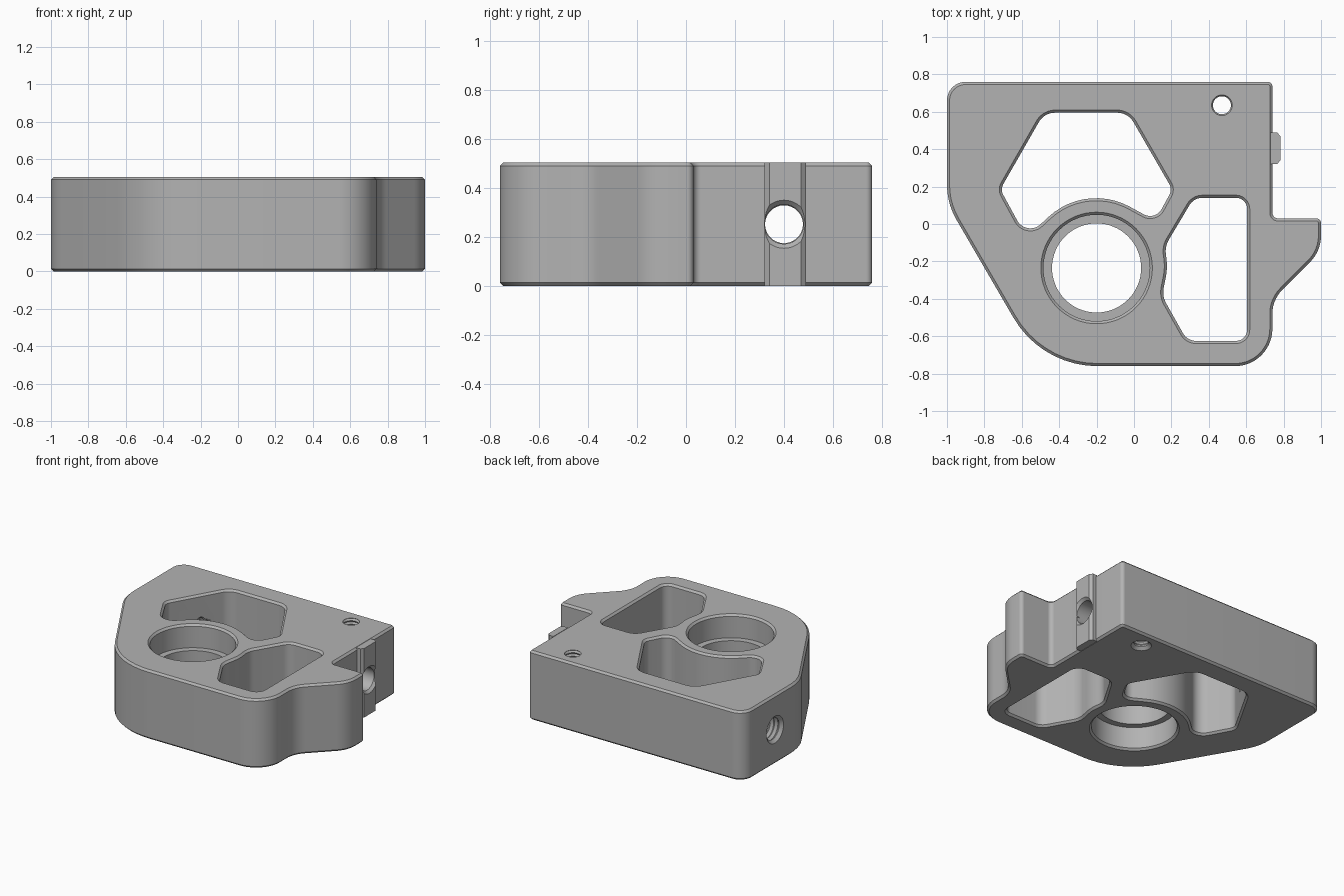
import bpy, bmesh, math
from mathutils import Vector, Matrix

if "Cube" in bpy.data.objects:
    bpy.data.objects.remove(bpy.data.objects["Cube"])

H = 0.505          # plate thickness
C = 0.014          # edge chamfer
OVER = 0.02        # cutter overshoot beyond the surface

metal = bpy.data.materials.new("machined_grey")
metal.use_nodes = True
GREY = (0.45, 0.45, 0.45, 1)
metal.diffuse_color = GREY
metal.node_tree.nodes["Principled BSDF"].inputs["Base Color"].default_value = GREY


def rounded(corners):
    """Closed outline from (x, y, fillet radius) corners, counter-clockwise."""
    pts = []
    for i, (x, y, r) in enumerate(corners):
        p = Vector((x, y))
        if r == 0:
            pts.append(p)
            continue
        a = (Vector(corners[i - 1][:2]) - p).normalized()
        b = (Vector(corners[(i + 1) % len(corners)][:2]) - p).normalized()
        half = a.angle(b) / 2
        centre = p + (a + b).normalized() * r / math.sin(half)
        start = p + a * r / math.tan(half) - centre
        end = p + b * r / math.tan(half) - centre
        sweep = math.atan2(start.x * end.y - start.y * end.x, start.dot(end))
        n = max(4, int(abs(sweep) / math.radians(6)))
        for k in range(n + 1):
            pts.append(centre + Matrix.Rotation(sweep * k / n, 2) @ start)
    return pts


def circle(n=64):
    return [Vector((math.cos(t), math.sin(t))) * 0.01
            for t in (2 * math.pi * k / n for k in range(n))]


def offset(loop, d):
    """Mitred outward offset of a counter-clockwise outline."""
    out = []
    for i, p in enumerate(loop):
        e0 = (p - loop[i - 1]).normalized()
        e1 = (loop[(i + 1) % len(loop)] - p).normalized()
        n0, n1 = Vector((e0.y, -e0.x)), Vector((e1.y, -e1.x))
        out.append(p + (n0 + n1) * d / (1 + n0.dot(n1)))
    return out


def solid(name, loop, levels, matrix=Matrix()):
    """Stack offset copies of an outline at (height, offset) levels."""
    bm = bmesh.new()
    rings = [[bm.verts.new((p.x, p.y, z)) for p in offset(loop, d)] for z, d in levels]
    for lo, hi in zip(rings, rings[1:]):
        for i in range(len(lo)):
            j = (i + 1) % len(lo)
            bm.faces.new((lo[i], lo[j], hi[j], hi[i]))
    bm.faces.new(rings[0][::-1])
    bm.faces.new(rings[-1])
    bm.transform(matrix)
    bmesh.ops.recalc_face_normals(bm, faces=bm.faces)
    mesh = bpy.data.meshes.new(name)
    bm.to_mesh(mesh)
    bm.free()
    mesh.materials.append(metal)
    ob = bpy.data.objects.new(name, mesh)
    bpy.context.collection.objects.link(ob)
    return ob


def turned(name, profile, matrix):
    """Round solid from (height, radius) pairs."""
    return solid(name, circle(), [(z, r - 0.01) for z, r in profile], matrix)


def combine(target, tool, operation="DIFFERENCE"):
    mod = target.modifiers.new("combine", "BOOLEAN")
    mod.operation, mod.solver, mod.object = operation, "EXACT", tool
    bpy.context.view_layer.objects.active = target
    bpy.ops.object.modifier_apply(modifier=mod.name)
    bpy.data.objects.remove(tool)


def thread(z0, z1, minor, major, pitch):
    n = round((z1 - z0) / pitch)
    step = (z1 - z0) / n
    prof = []
    for k in range(n):
        prof += [(z0 + k * step, minor), (z0 + (k + 0.5) * step, major)]
    return prof + [(z1, minor)]


# Main plate with chamfered top and bottom rims
outline = rounded([
    (-1, 0.76, 0.1), (-1, 0.11, 0.37), (-0.494, -0.76, 0.52), (0.74, -0.76, 0.2),
    (0.74, -0.405, 0.18), (1, -0.145, 0.2), (1, 0.03, 0.025), (0.74, 0.03, 0.03),
    (0.74, 0.76, 0.025)])
plate = solid("bracket_plate", outline, [(0, -C), (C, 0), (H - C, 0), (H, -C)])

# Small raised pad on the right side
pad = rounded([(0.73, 0.32, 0), (0.765, 0.32, 0), (0.782, 0.34, 0),
               (0.782, 0.47, 0), (0.765, 0.49, 0), (0.73, 0.49, 0)])
combine(plate, solid("side_pad", pad, [(0, 0), (H, 0)]), "UNION")

# Two weight-saving pockets with flared rims
flare = [(-OVER, C + OVER), (C, 0), (H - C, 0), (H + OVER, C + OVER)]
upper_pocket = rounded([
    (-0.48, 0.595, 0.1), (-0.715, 0.185, 0.06), (-0.575, -0.072, 0.08),
    (-0.26, 0.222, 0.375), (0.114, 0.018, 0.07), (0.205, 0.185, 0.06),
    (-0.032, 0.595, 0.1)])
lower_pocket = rounded([
    (0.605, 0.14, 0.06), (0.32, 0.14, 0.08), (0.165, -0.12, 0.12), (0.18, -0.235, 0.3),
    (0.15, -0.385, 0.12), (0.285, -0.625, 0.08), (0.605, -0.625, 0.06)])
for loop in (upper_pocket, lower_pocket):
    combine(plate, solid("pocket_cutter", loop, flare))

# Stepped bearing bore with a lip in the middle
R, LIP, STEP = 0.284, 0.238, 0.17
bore = [(-OVER, R + C + OVER), (C, R), (STEP, R), (STEP, LIP),
        (H - STEP, LIP), (H - STEP, R), (H - C, R), (H + OVER, R + C + OVER)]
combine(plate, turned("bore_cutter", bore, Matrix.Translation((-0.2, -0.235, 0))))

# Threaded vertical hole, countersunk underneath
screw = [(-OVER, 0.088), (OVER, 0.048)] + thread(0.03, H + 0.01, 0.048, 0.057, 0.025)
combine(plate, turned("screw_cutter", screw, Matrix.Translation((0.47, 0.635, 0))))

# Cross hole: plain on the right, threaded on the left
along_x = Matrix.Translation((0, 0.4, H / 2)) @ Matrix.Rotation(math.pi / 2, 4, "Y")
plain = [(-0.1, 0.08), (0.764, 0.08), (0.782 + OVER, 0.118)]
combine(plate, turned("cross_hole_cutter", plain, along_x))
tapped = [(-1 - OVER, 0.118), (-0.979, 0.077)] + thread(-0.975, -0.4, 0.077, 0.092, 0.034)
combine(plate, turned("tapped_hole_cutter", tapped, along_x))

# Smooth curved walls, sharp chamfers
bpy.ops.object.select_all(action="DESELECT")
plate.select_set(True)
bpy.context.view_layer.objects.active = plate
bpy.ops.object.shade_smooth_by_angle(angle=math.radians(25))
